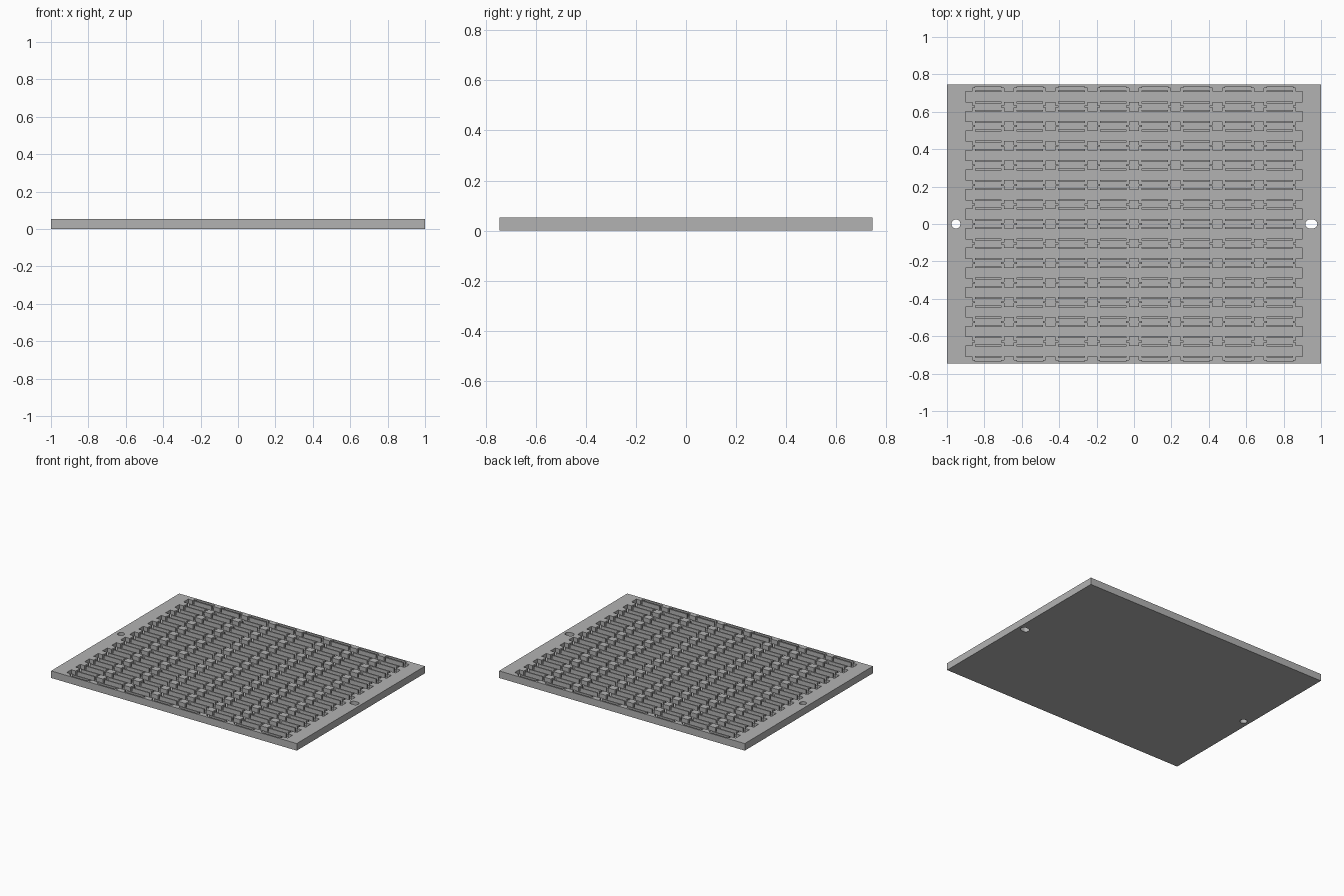
import bpy, bmesh, math

COLS, ROWS = 8, 14
PX, PY = 0.2228, 0.1046        # pocket pitch
HX, HY, TOP = 1.0, 0.745, 0.052
FLOOR = 0.022                  # pocket floor height
POST_X, POST_Y = 0.027, 0.025  # half size of the posts between pockets
NUB, NUB_T = 0.015, 0.005      # thin fin on each post: length, half thickness

cube = bpy.data.objects.get("Cube")
if cube:
    bpy.data.objects.remove(cube)

grey = bpy.data.materials.new("matte grey")
grey.use_nodes = True
colour = (0.45, 0.45, 0.45, 1)
grey.diffuse_color = colour
grey.node_tree.nodes["Principled BSDF"].inputs["Base Color"].default_value = colour


def make_object(name, bm):
    bmesh.ops.recalc_face_normals(bm, faces=bm.faces)
    mesh = bpy.data.meshes.new(name)
    bm.to_mesh(mesh)
    bm.free()
    mesh.materials.append(grey)
    obj = bpy.data.objects.new(name, mesh)
    bpy.context.scene.collection.objects.link(obj)
    return obj


def add_prism(bm, points, z0, z1):
    face = bm.faces.new([bm.verts.new((x, y, z0)) for x, y in points])
    moved = bmesh.ops.extrude_face_region(bm, geom=[face])["geom"]
    bmesh.ops.translate(bm, vec=(0, 0, z1 - z0),
                        verts=[v for v in moved if isinstance(v, bmesh.types.BMVert)])


def box(x, y, hx, hy):
    return [(x - hx, y - hy), (x + hx, y - hy), (x + hx, y + hy), (x - hx, y + hy)]


def slot(x, radius, stretch, steps=24):
    pts = []
    for i in range(steps):
        a = 2 * math.pi * (i + 0.5) / steps
        pts.append((x + radius * math.cos(a) + math.copysign(stretch, math.cos(a)),
                    radius * math.sin(a)))
    return pts


def cut(target, name, shapes, z0, z1):
    bm = bmesh.new()
    for points in shapes:
        add_prism(bm, points, z0, z1)
    cutter = make_object(name, bm)
    mod = target.modifiers.new(name, "BOOLEAN")
    mod.operation, mod.solver, mod.object = "DIFFERENCE", "EXACT", cutter
    bpy.context.view_layer.update()
    graph = bpy.context.evaluated_depsgraph_get()
    mesh = bpy.data.meshes.new_from_object(target.evaluated_get(graph))
    target.modifiers.clear()
    target.data = mesh
    bpy.data.objects.remove(cutter)


# Toothed outline of the recess: one quarter, then mirrored
edge_x, edge_y = COLS / 2 * PX, ROWS / 2 * PY
tooth = edge_x - POST_X
end_x = edge_x + 0.009
side_y = edge_y - POST_Y
quarter = [(tooth - NUB, NUB_T), (tooth, NUB_T)]
for r in range(ROWS // 2):
    low, high = r * PY + POST_Y, (r + 1) * PY - POST_Y
    quarter += [(tooth, low), (end_x, low), (end_x, high), (tooth, high)]
    b = (r + 1) * PY
    if r < ROWS // 2 - 1:
        quarter += [(tooth, b - NUB_T), (tooth - NUB, b - NUB_T),
                    (tooth - NUB, b + NUB_T), (tooth, b + NUB_T)]
for c in reversed(range(COLS // 2)):
    right, left = (c + 1) * PX - POST_X, c * PX + POST_X
    fin = edge_y - NUB_T
    roof = edge_y + 0.004
    quarter += [(right, fin), (right - NUB, fin), (right - NUB, roof),
                (left + NUB, roof), (left + NUB, fin), (left, fin), (left, side_y)]
    if c:
        quarter.append((c * PX - POST_X, side_y))
half = quarter + [(-x, y) for x, y in reversed(quarter)]
outline = half + [(x, -y) for x, y in reversed(half)]

# Plate with the recess and two locating holes
bm = bmesh.new()
add_prism(bm, box(0, 0, HX, HY), 0, TOP)
plate = make_object("tray_plate", bm)
cut(plate, "recess_cutter", [outline], FLOOR, TOP + 0.1)
cut(plate, "hole_cutter", [slot(-0.952, 0.024, 0), slot(0.948, 0.024, 0.008)], -0.1, 0.2)

# Cross-shaped posts standing between four neighbouring pockets
bm = bmesh.new()
for c in range(1, COLS):
    for r in range(1, ROWS):
        x, y = (c - COLS / 2) * PX, (r - ROWS / 2) * PY
        a, b = POST_X, POST_X + NUB
        corner = [(b, NUB_T), (a, NUB_T), (a, POST_Y)]
        upper = corner + [(-u, v) for u, v in reversed(corner)]
        cross = upper + [(-u, -v) for u, v in upper]
        add_prism(bm, [(x + u, y + v) for u, v in cross], FLOOR, TOP)
make_object("divider_posts", bm)

# Two long rails in every pocket
bm = bmesh.new()
for c in range(COLS):
    for r in range(ROWS):
        x, y = (c + 0.5 - COLS / 2) * PX, (r + 0.5 - ROWS / 2) * PY
        for side in (-1, 1):
            add_prism(bm, box(x, y + side * 0.03, 0.071, 0.005), FLOOR, TOP)
make_object("pocket_rails", bm)
